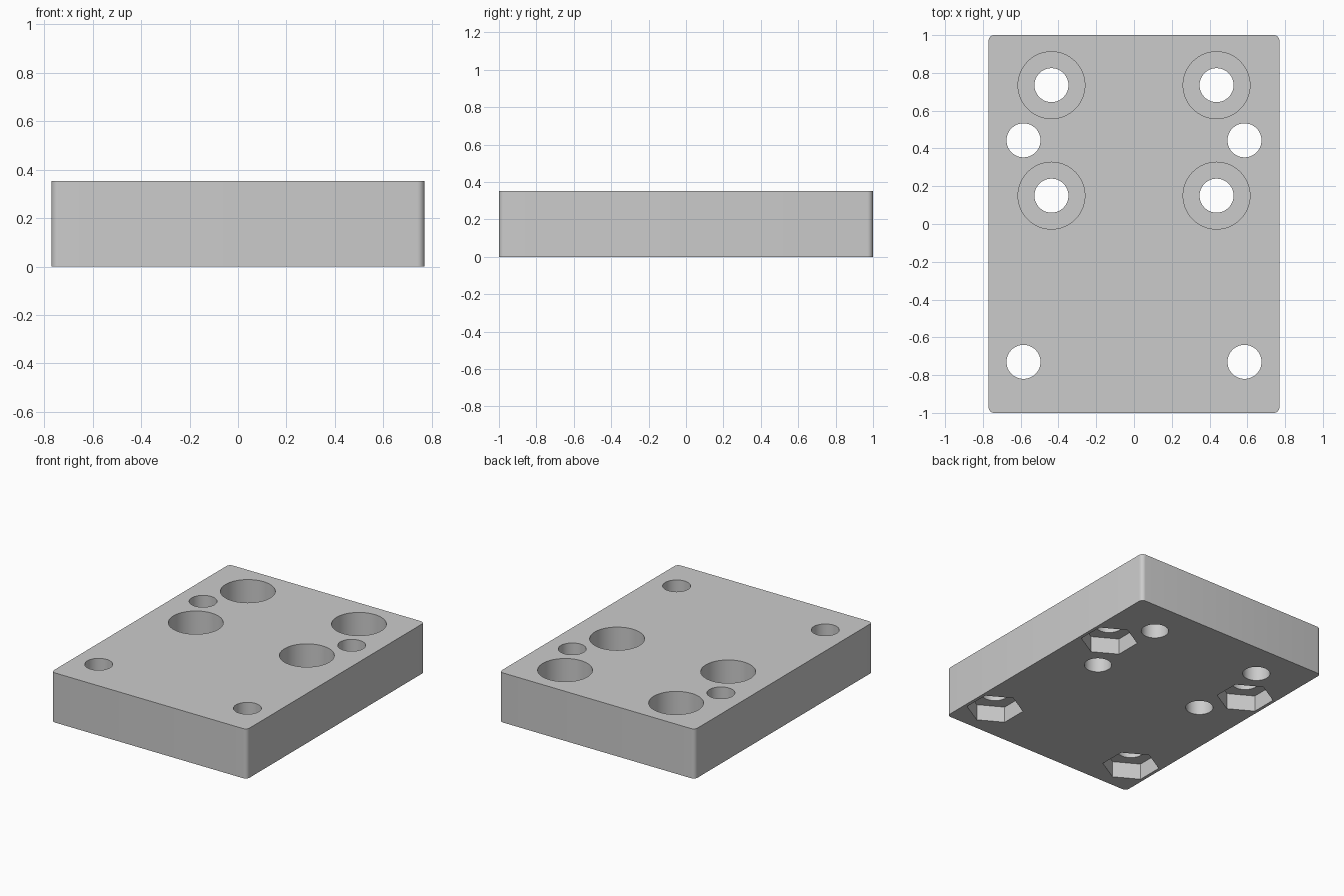
import bpy
import math

WIDTH, LENGTH, HEIGHT = 1.54, 2.0, 0.353
HOLE_R = 0.09
BORE_R, BORE_DEPTH = 0.177, 0.18
NUT_R, NUT_DEPTH = 0.187, 0.115

cube = bpy.data.objects.get("Cube")
if cube:
    bpy.data.objects.remove(cube, do_unlink=True)

# Single grey material
grey = bpy.data.materials.new("plain_grey")
grey.use_nodes = True
colour = (0.6, 0.6, 0.6, 1)
grey.diffuse_color = colour
grey.node_tree.nodes["Principled BSDF"].inputs["Base Color"].default_value = colour

# Block with rounded upright edges
bpy.ops.mesh.primitive_cube_add(size=1, location=(0, 0, HEIGHT / 2))
plate = bpy.context.object
plate.name = plate.data.name = "mounting_plate"
plate.scale = (WIDTH, LENGTH, HEIGHT)
bpy.ops.object.transform_apply(location=True, rotation=False, scale=True)
plate.data.materials.append(grey)
weights = plate.data.attributes.new("bevel_weight_edge", "FLOAT", "EDGE")
for edge in plate.data.edges:
    a, b = (plate.data.vertices[i].co for i in edge.vertices)
    weights.data[edge.index].value = float(abs(a.z - b.z) > HEIGHT / 2)
bevel = plate.modifiers.new("rounded_corners", "BEVEL")
bevel.limit_method = "WEIGHT"
bevel.width = 0.03
bevel.segments = 6
bpy.ops.object.modifier_apply(modifier=bevel.name)


def cut(x, y, radius, bottom, top, sides=64, turn=0.0):
    """Subtract an upright prism from the plate."""
    bpy.ops.mesh.primitive_cylinder_add(
        vertices=sides, radius=radius, depth=top - bottom,
        location=(x, y, (top + bottom) / 2), rotation=(0, 0, turn))
    cutter = bpy.context.object
    cutter.hide_render = True
    cutter.data.materials.append(grey)
    mod = plate.modifiers.new("cut", "BOOLEAN")
    mod.operation = "DIFFERENCE"
    mod.solver = "EXACT"
    mod.object = cutter
    bpy.context.view_layer.objects.active = plate
    bpy.ops.object.modifier_apply(modifier=mod.name)
    bpy.data.objects.remove(cutter, do_unlink=True)


for side in (-1, 1):
    # Screw holes, counterbored from the top
    for y in (0.735, 0.15):
        cut(side * 0.437, y, HOLE_R, -0.1, HEIGHT + 0.1)
        cut(side * 0.437, y, BORE_R, HEIGHT - BORE_DEPTH, HEIGHT + 0.1)
    # Bolt holes with hexagonal nut pockets underneath, points along y
    for y in (0.443, -0.73):
        cut(side * 0.585, y, HOLE_R, -0.1, HEIGHT + 0.1)
        cut(side * 0.585, y, NUT_R, -0.1, NUT_DEPTH, sides=6)

# Smooth round walls, crisp rims
bpy.ops.object.select_all(action="DESELECT")
plate.select_set(True)
bpy.context.view_layer.objects.active = plate
bpy.ops.object.shade_smooth_by_angle(angle=math.radians(30))
